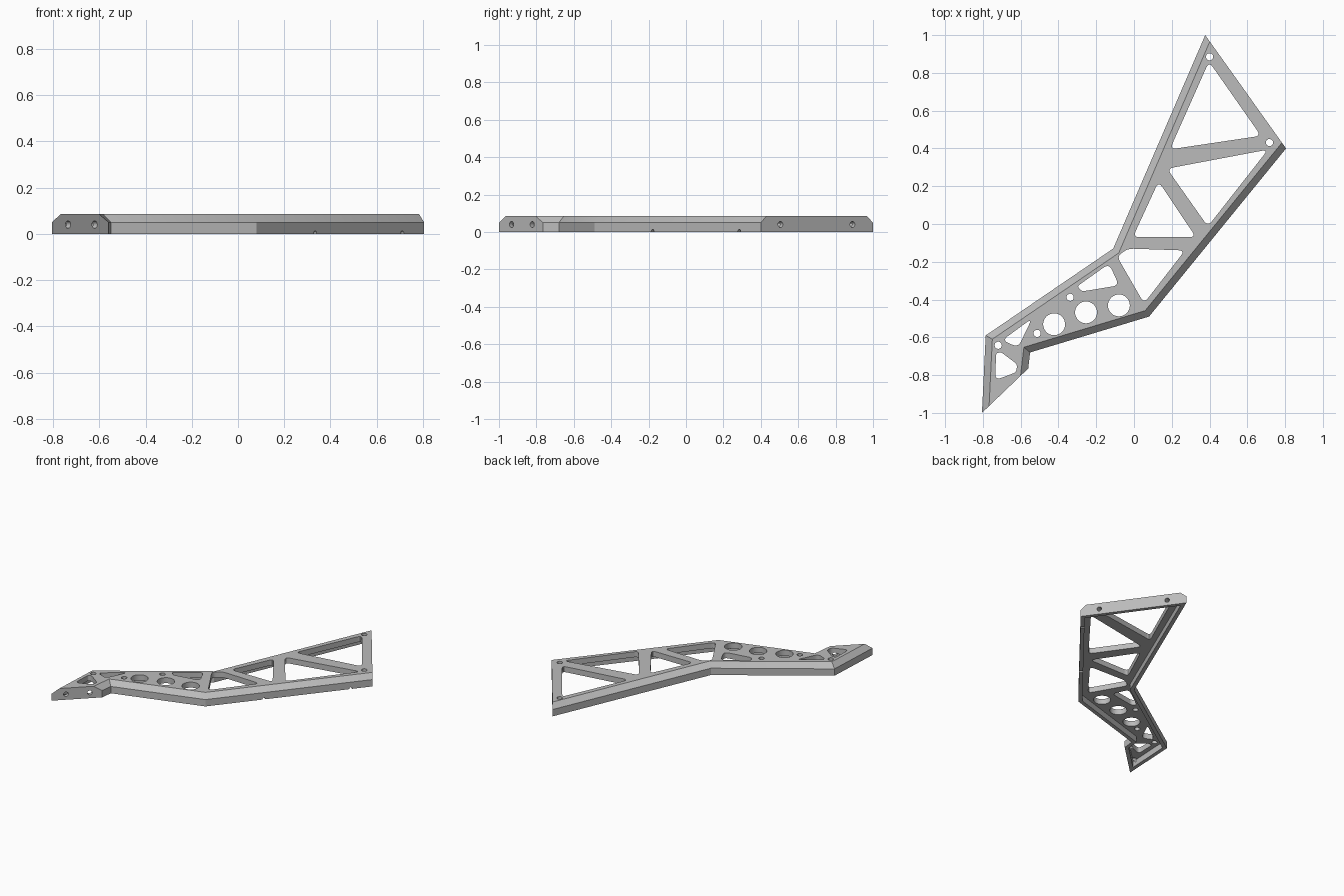
import bpy, bmesh, math
from mathutils import Vector, Matrix

cube = bpy.data.objects.get("Cube")
if cube:
    bpy.data.objects.remove(cube)

HEIGHT, CHAMFER_Z, PLATE_Z = 0.085, 0.05, 0.045
CHAMFER, WALL = 0.036, 0.027

# One flat grey
grey = bpy.data.materials.new("satin grey")
grey.use_nodes = True
grey.diffuse_color = (0.5, 0.5, 0.5, 1)
grey.node_tree.nodes["Principled BSDF"].inputs["Base Color"].default_value = (0.5, 0.5, 0.5, 1)


def offset(points, distances):
    """Move each edge of a clockwise outline inward by its own distance."""
    n, lines, result = len(points), [], []
    for i in range(n):
        a, b = points[i], points[(i + 1) % n]
        d = (b - a).normalized()
        lines.append((a + Vector((d.y, -d.x)) * distances[i], d))
    for i in range(n):
        (p, d), (q, e) = lines[i - 1], lines[i]
        t = (q - p).cross(e) / d.cross(e)
        result.append(p + d * t)
    return result


def rounded(corners, radius, steps=5):
    """Outline with softened corners."""
    result, n = [], len(corners)
    for i, c in enumerate(corners):
        before, after = corners[i - 1] - c, corners[(i + 1) % n] - c
        r = min(radius, before.length * 0.4, after.length * 0.4)
        a, b = c + before.normalized() * r, c + after.normalized() * r
        for s in range(steps + 1):
            t = s / steps
            result.append(a * (1 - t) ** 2 + c * (2 * t * (1 - t)) + b * t * t)
    return result


def loft(name, loops):
    """Solid through stacked (outline, z) loops."""
    bm = bmesh.new()
    rings = [[bm.verts.new((p.x, p.y, z)) for p in pts] for pts, z in loops]
    n = len(rings[0])
    bm.faces.new(rings[0])
    bm.faces.new(rings[-1])
    for low, high in zip(rings, rings[1:]):
        for i in range(n):
            j = (i + 1) % n
            bm.faces.new((low[i], low[j], high[j], high[i]))
    bmesh.ops.recalc_face_normals(bm, faces=bm.faces[:])
    return finish(name, bm)


def finish(name, bm):
    mesh = bpy.data.meshes.new(name)
    bm.to_mesh(mesh)
    bm.free()
    mesh.materials.append(grey)
    obj = bpy.data.objects.new(name, mesh)
    bpy.context.collection.objects.link(obj)
    return obj


def drill(centre, radius, direction, length, sides=24):
    bm = bmesh.new()
    turn = Vector(direction).to_track_quat("Z", "Y").to_matrix().to_4x4()
    bmesh.ops.create_cone(bm, cap_ends=True, segments=sides, radius1=radius, radius2=radius,
                          depth=length, matrix=Matrix.Translation(centre) @ turn)
    return finish("cutter", bm)


# Bracket body: straight walls with chamfered long edges, plain mounting ends
outline = [Vector(p) for p in (
    (-0.805, -1.0), (-0.785, -0.59), (-0.11, -0.13), (0.377, 1.0),
    (0.805, 0.40), (0.08, -0.49), (-0.55, -0.68), (-0.56, -0.765))]
plain = (3, 7)
inset = offset(outline, [0 if i in plain else CHAMFER for i in range(len(outline))])
bracket = loft("bracket_frame", [(outline, 0), (outline, CHAMFER_Z), (inset, HEIGHT)])

# Hollow underside
cavity = offset(outline, [WALL] * len(outline))
cutters = [loft("cutter", [(cavity, -0.05), (cavity, PLATE_Z)])]

# Truss windows
windows = (
    ((0.397, 0.86), (0.672, 0.467), (0.19, 0.395)),
    ((0.175, 0.293), (0.71, 0.394), (0.391, -0.013)),
    ((0.13, 0.225), (0.328, -0.07), (-0.006, -0.07)),
    ((-0.09, -0.172), (-0.032, -0.13), (0.27, -0.14), (0.053, -0.42)),
    ((-0.301, -0.33), (-0.132, -0.21), (-0.079, -0.325), (-0.275, -0.357)),
    ((-0.54, -0.5), (-0.613, -0.653), (-0.698, -0.616)),
    ((-0.73, -0.684), (-0.703, -0.679), (-0.618, -0.743), (-0.624, -0.785), (-0.735, -0.827)),
)
for corners in windows:
    shape = rounded([Vector(c) for c in corners], 0.035)
    cutters.append(loft("cutter", [(shape, -0.1), (shape, 0.2)]))

# Lightening holes and vertical screw holes
for x, y, r in ((-0.423, -0.531, 0.058), (-0.254, -0.468, 0.058), (-0.08, -0.431, 0.058),
                (-0.338, -0.388, 0.019), (-0.513, -0.579, 0.019), (-0.719, -0.642, 0.019),
                (0.4, 0.885, 0.019), (0.717, 0.431, 0.019)):
    cutters.append(drill((x, y, 0.05), r, (0, 0, 1), 0.3, 32))


# Screw holes through the end walls, small notches under the long outer wall
def side_hole(edge, t, z, radius):
    a, b = outline[edge], outline[(edge + 1) % len(outline)]
    p, d = a.lerp(b, t), b - a
    cutters.append(drill((p.x, p.y, z), radius, (-d.y, d.x, 0), 0.1))


for t in (0.183, 0.825):
    side_hole(3, t, 0.04, 0.016)
for t in (0.245, 0.714):
    side_hole(7, t, 0.04, 0.016)
for t in (0.13, 0.65):
    side_hole(4, t, 0.003, 0.01)

# Apply the cuts
bpy.context.view_layer.objects.active = bracket
for cutter in cutters:
    cutter.hide_render = True
    cut = bracket.modifiers.new("cut", "BOOLEAN")
    cut.operation, cut.solver, cut.object = "DIFFERENCE", "EXACT", cutter
    bpy.ops.object.modifier_apply(modifier=cut.name)
    bpy.data.objects.remove(cutter)

bpy.ops.object.select_all(action="DESELECT")
bracket.select_set(True)
bpy.ops.object.shade_smooth_by_angle(angle=math.radians(25))
